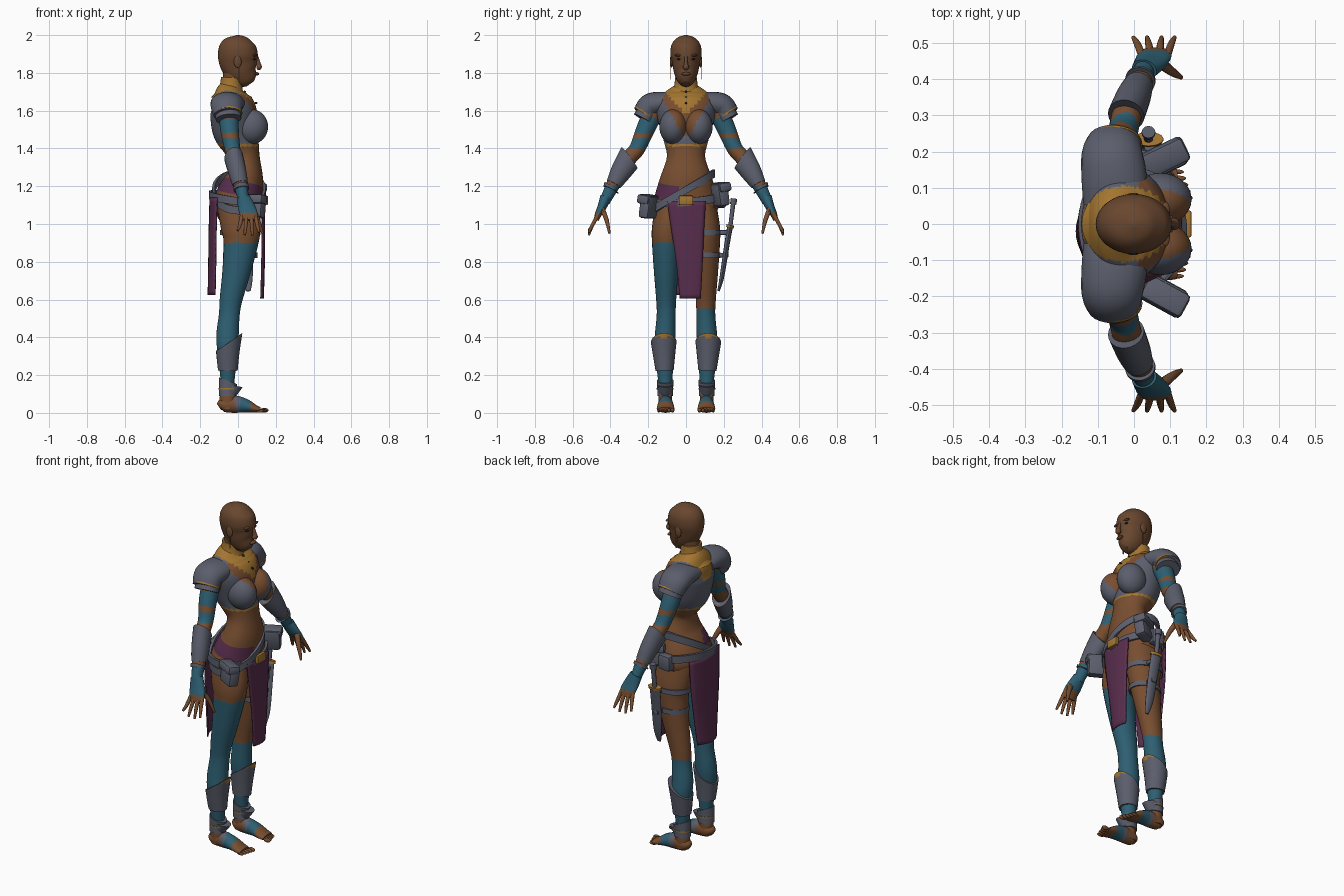
import bpy, bmesh, math
from mathutils import Vector, Matrix

if "Cube" in bpy.data.objects:
    bpy.data.objects.remove(bpy.data.objects["Cube"], do_unlink=True)

COLOURS = {"skin": (.19, .077, .03), "face_skin": (.14, .062, .028), "teal": (.027, .115, .17),
           "slate": (.105, .113, .15), "gold": (.37, .18, .03), "purple": (.1, .027, .075),
           "dark": (.025, .015, .012)}
MATS = {}
for key, rgb in COLOURS.items():
    m = bpy.data.materials.new(key)
    m.use_nodes = True
    m.diffuse_color = (*rgb, 1)
    m.node_tree.nodes["Principled BSDF"].inputs["Base Color"].default_value = (*rgb, 1)
    MATS[key] = m
NAMES = list(COLOURS)


def finish(name, bm, colour, angle=40):
    """Turn a bmesh into an object; colour is a name or a rule on face centres."""
    bmesh.ops.recalc_face_normals(bm, faces=bm.faces)
    used = []
    for f in bm.faces:
        key = colour if isinstance(colour, str) else colour(f.calc_center_median())
        if key not in used:
            used.append(key)
        f.material_index = used.index(key)
        f.smooth = True
    me = bpy.data.meshes.new(name)
    bm.to_mesh(me)
    bm.free()
    for key in used:
        me.materials.append(MATS[key])
    me.set_sharp_from_angle(angle=math.radians(angle))
    ob = bpy.data.objects.new(name, me)
    bpy.context.collection.objects.link(ob)
    return ob


def spline(rows, steps):
    """Smoothly resample rows of numbers."""
    out = []
    for i in range(len(rows) - 1):
        p = [rows[max(0, min(len(rows) - 1, i + k))] for k in (-1, 0, 1, 2)]
        for s in range(steps):
            t = s / steps
            out.append([b + .5 * t * (c - a + t * (2 * a - 5 * b + 4 * c - d + t * (3 * (b - c) + d - a)))
                        for a, b, c, d in zip(*p)])
    return out + [list(rows[-1])]


def loft(name, rings, colour, side=1, ref=(1, 0, 0), segs=24, steps=6, tilt=(0, 0), angle=40):
    """Tube through rings (x, y, z, radius along ref, other radius); tilt slants the upper end."""
    rows = spline(rings, steps)
    pts = [Vector(r[:3]) for r in rows]
    low, high = min(p.z for p in pts), max(p.z for p in pts)
    bm, loops = bmesh.new(), []
    for i, (p, r) in enumerate(zip(pts, rows)):
        t = (pts[min(i + 1, len(pts) - 1)] - pts[max(i - 1, 0)]).normalized()
        u = Vector(ref)
        u = (u - t * u.dot(t)).normalized()
        v = t.cross(u)
        loop = []
        for k in range(segs):
            a = math.tau * k / segs
            o = u * math.cos(a) * r[3] + v * math.sin(a) * r[4]
            w = (p.z - low) / max(high - low, .001)
            q = p + o + Vector((0, 0, w * (tilt[0] * o.x + tilt[1] * o.y)))
            loop.append(bm.verts.new((q.x, q.y * side, q.z)))
        loops.append(loop)
    for a, b in zip(loops, loops[1:]):
        for k in range(segs):
            n = (k + 1) % segs
            bm.faces.new((a[k], a[n], b[n], b[k]))
    bm.faces.new(loops[0])
    bm.faces.new(loops[-1])
    return finish(name, bm, colour, angle)


def ball(name, centre, size, colour):
    bm = bmesh.new()
    mat = Matrix.Translation(centre) @ Matrix.Diagonal((*size, 1))
    bmesh.ops.create_uvsphere(bm, u_segments=28, v_segments=24, radius=1, matrix=mat)
    return finish(name, bm, colour)


def box(name, centre, size, colour, turn=0, lean=0, bevel=.01):
    bm = bmesh.new()
    bmesh.ops.create_cube(bm, size=1, matrix=Matrix.Diagonal((*size, 1)))
    if bevel:
        bmesh.ops.bevel(bm, geom=bm.edges[:], offset=bevel, segments=2, affect='EDGES', profile=.5)
    bm.transform(Matrix.Translation(centre) @ Matrix.Rotation(turn, 4, 'Z') @ Matrix.Rotation(lean, 4, 'X'))
    return finish(name, bm, colour, 30)


def belt(name, centre, rx, ry, height, thick, slope=(0, 0), colour="slate"):
    """Flat band round an ellipse, slanted by slope."""
    bm, loops, n = bmesh.new(), [], 40
    for k in range(n):
        c, s = math.cos(math.tau * k / n), math.sin(math.tau * k / n)
        z = centre[2] + slope[0] * c * rx + slope[1] * s * ry
        loops.append([bm.verts.new((centre[0] + c * (rx + d), centre[1] + s * (ry + d), z + h))
                      for d, h in ((0, -height / 2), (thick, -height / 2), (thick, height / 2), (0, height / 2))])
    for i in range(n):
        a, b = loops[i], loops[(i + 1) % n]
        for k in range(4):
            bm.faces.new((a[k], a[k - 1], b[k - 1], b[k]))
    return finish(name, bm, colour)


def cloth(name, rows, bow, thick=.008):
    """Hanging panel from rows (x, y left, y right, z), bowed along x."""
    bm, n, grid = bmesh.new(), 10, []
    for x, y0, y1, z in spline(rows, 5):
        grid.append([bm.verts.new((x + bow * (1 - (2 * k / n - 1) ** 2), y0 + (y1 - y0) * k / n, z))
                     for k in range(n + 1)])
    for a, b in zip(grid, grid[1:]):
        for k in range(n):
            bm.faces.new((a[k], a[k + 1], b[k + 1], b[k]))
    ob = finish(name, bm, "purple")
    ob.modifiers.new("thickness", 'SOLIDIFY').thickness = thick


# Torso with painted top, collar and briefs
def torso_colour(c):
    if c.z > 1.59 and ((c.x + .025) / .125) ** 2 + (c.y / .105) ** 2 < 1:
        return "gold"
    if c.x > .01 and c.z > 1.46 and abs(c.y) < .015 + (c.z - 1.47) * .6:
        return "skin"
    if c.z > 1.425:
        return "slate"
    if c.z > 1.41:
        return "gold"
    if (c.y < -.03 and 1.15 < c.z + .25 * c.x < 1.23) or (abs(c.y) < .07 and c.z < 1.1):
        return "purple"
    return "skin"


torso = [(.01, .97, .07, .07), (0, 1.08, .125, .17), (.01, 1.15, .125, .165), (.035, 1.25, .098, .135),
         (.035, 1.35, .08, .102), (.015, 1.42, .1, .112), (-.015, 1.5, .12, .135), (-.025, 1.6, .122, .16),
         (-.04, 1.66, .1, .15), (-.045, 1.7, .075, .11), (-.04, 1.74, .05, .05)]
loft("torso", [(x, 0, z, a, b) for x, z, a, b in torso], torso_colour, segs=48, steps=8)
loft("neck_collar", [(-.045, 0, 1.66, .1, .1), (-.042, 0, 1.69, .076, .08), (-.037, 0, 1.73, .06, .063),
                     (-.034, 0, 1.775, .056, .058)], "gold")
loft("neck", [(-.034, 0, 1.74, .05, .05), (-.02, 0, 1.83, .055, .05)], "face_skin")
for z in (1.64, 1.67, 1.7, 1.73):
    ball("collar_stud", (.035 - (z - 1.7), 0, z), (.008, .006, .006), "dark")

# Head and face
head = [(.065, 1.742, .025, .02), (.052, 1.76, .054, .042), (.024, 1.8, .082, .062), (.005, 1.85, .1, .073),
        (-.001, 1.9, .105, .083), (-.002, 1.95, .093, .076), (0, 1.985, .055, .048), (0, 2, .008, .008)]
loft("head", [(x, 0, z, a, b) for x, z, a, b in head], "face_skin", segs=32)
loft("nose", [(.098, 0, 1.89, .008, .008), (.108, 0, 1.85, .012, .01), (.111, 0, 1.83, .015, .017),
              (.1, 0, 1.822, .008, .01)], "face_skin", segs=12)
ball("lips", (.1, 0, 1.795), (.012, .024, .009), "face_skin")
for s in (-1, 1):
    ball("eye", (.084, s * .033, 1.873), (.01, .016, .006), "dark")
    ball("brow", (.087, s * .035, 1.893), (.012, .026, .007), "face_skin")
    ball("ear", (-.002, s * .077, 1.86), (.02, .009, .033), "face_skin")
    box("earring", (.006, s * .083, 1.8), (.005, .004, .07), "gold", bevel=0)


# Limbs
def arm_colour(c):
    if 1.48 < c.z < 1.56 or 1.4 < c.z < 1.455 or c.z < 1.2:
        return "teal"
    return "skin"


def hand_colour(c):
    return "teal" if c.z > 1.06 else "skin"


def foot_colour(c):
    return "teal" if .01 < c.x < .065 else "slate" if -.015 < c.x <= .01 else "skin"


arm = [(-.05, .16, 1.62, .055), (-.045, .215, 1.5, .049), (-.03, .258, 1.4, .042), (-.02, .3, 1.35, .041),
       (-.005, .345, 1.28, .041), (.015, .39, 1.2, .036), (.03, .43, 1.12, .028)]
leg = [(0, .08, 1.1, .11, .08), (.015, .1, .98, .105, .08), (.015, .103, .9, .092, .077),
       (-.008, .105, .75, .075, .065), (-.037, .105, .6, .06, .053), (-.046, .105, .52, .055, .05),
       (-.055, .11, .42, .059, .054), (-.055, .115, .35, .057, .054), (-.055, .112, .25, .045, .045),
       (-.055, .11, .15, .036, .036), (-.055, .11, .08, .042, .036), (-.055, .11, .02, .038, .034)]
foot = [(-.1, .11, .03, .015, .018), (-.08, .11, .04, .034, .036), (-.02, .108, .046, .038, .046),
        (.04, .108, .038, .043, .036), (.09, .108, .022, .047, .021), (.118, .108, .016, .044, .014)]
for s, word in ((1, "left_"), (-1, "right_")):
    def leg_colour(c, top=.9 if s < 0 else .55):
        return "teal" if .13 < c.z < top else "skin"

    def greave_colour(c):
        return "gold" if c.z > .4 else "slate"

    ball(word + "breast", (.073, s * .068, 1.515), (.086, .073, .092), torso_colour)
    # Shoulder plates in overlapping layers
    loft(word + "shoulder_plate", [(-.05, .06, 1.64, .09, .05), (-.055, .13, 1.64, .09, .06),
         (-.06, .19, 1.625, .085, .065), (-.055, .225, 1.58, .075, .058)], "slate", s)
    loft(word + "shoulder_rim", [(-.055, .216, 1.592, .078, .061), (-.055, .221, 1.584, .078, .061)], "gold", s)
    loft(word + "shoulder_flap", [(-.055, .195, 1.61, .07, .056), (-.05, .226, 1.555, .068, .056)], "slate", s)
    # Arm, forearm guard and hand
    loft(word + "arm", [(*r, r[3]) for r in arm], arm_colour, s, steps=10)
    loft(word + "forearm_guard", [(.012, .383, 1.21, .041, .041), (-.002, .35, 1.27, .048, .048),
         (-.022, .3, 1.35, .051, .05)], "slate", s, tilt=(0, .7))
    for p, r, key in ((3, .047, "gold"), (5, .042, "slate")):
        a, b = Vector(arm[p][:3]), Vector(arm[p + 1][:3])
        loft(word + "arm_band", [(*a.lerp(b, t), r, r) for t in (.1, .22)], key, s, tilt=(0, .3))
    loft(word + "hand", [(.028, .425, 1.14, .036, .03), (.045, .445, 1.09, .045, .024),
         (.057, .465, 1.05, .047, .018), (.058, .475, 1.02, .042, .013)], hand_colour, s)
    for base, tip, drop in ((.022, -.002, .965), (.046, .036, .942), (.07, .076, .94), (.092, .112, .955)):
        loft(word + "finger", [(base, .465, 1.05, .011, .011), ((base + tip) / 2, .495, .995, .01, .01),
             (tip, .515, drop, .006, .006)], "skin", s, segs=10, steps=3)
    loft(word + "thumb", [(.075, .443, 1.08, .017, .014), (.105, .42, 1.02, .013, .012),
         (.13, .405, .95, .006, .006)], "skin", s, segs=10, steps=3)
    # Leg, shin guard and foot
    loft(word + "leg", leg, leg_colour, s, segs=28, steps=10)
    loft(word + "shin_guard", [(-.054, .113, .225, .052, .048), (-.052, .116, .3, .06, .058),
         (-.047, .118, .375, .07, .068)], greave_colour, s, tilt=(.75, 0))
    loft(word + "ankle_guard", [(-.055, .11, .09, .046, .042), (-.055, .11, .125, .045, .042),
         (-.052, .11, .17, .048, .044)], "slate", s, tilt=(-.3, 0))
    loft(word + "ankle_flap", [(-.045, .11, .11, .04, .036), (-.025, .11, .145, .057, .04)], "slate", s, tilt=(.4, 0))
    loft(word + "ankle_trim", [(-.05, .11, .125, .052, .045), (-.05, .11, .132, .052, .045)], "gold", s)
    loft(word + "foot", foot, foot_colour, s, ref=(0, 1, 0))
    for k in range(5):
        size = .012 - .001 * k
        ball(word + "toe", (.14 - .006 * k, s * (.072 + .018 * k), size + .002), (.022, size * .85, size), "skin")

# Hanging cloths
cloth("front_cloth", [(.13, -.1, .105, 1.12), (.132, -.075, .095, .95), (.13, -.05, .088, .78),
                      (.125, -.033, .078, .605)], .012)
cloth("back_cloth", [(-.115, -.15, .13, 1.14), (-.12, -.14, .12, .95), (-.122, -.125, .095, .78),
                     (-.125, -.11, .07, .625)], -.036)

# Belts, buckle and pouches
belt("hip_belt", (-.005, 0, 1.135), .135, .178, .042, .014, (-.14, .08))
belt("slung_belt", (.005, -.018, 1.17), .128, .158, .042, .014, (0, .62))
box("buckle", (.148, 0, 1.125), (.022, .075, .05), "gold", bevel=.006)
for s, y, z, turn in ((-1, -.195, 1.09, -.5), (1, .178, 1.155, .45)):
    word = "left_" if s > 0 else "right_"
    box(word + "pouch", (.085, y, z), (.12, .062, .12), "slate", turn, s * .15, .016)
    box(word + "pouch_flap", (.085, y + s * .006, z + .04), (.13, .072, .05), "slate", turn, s * .15, .014)
box("side_pouch", (0, .185, 1.13), (.08, .05, .09), "slate", -.1, 0, .014)

# Dagger in its sheath on the left thigh
loft("sheath", [(.055, .172, .645, .012, .006), (.052, .19, .72, .026, .012), (.045, .215, .88, .032, .014),
                (.04, .232, .98, .034, .015)], "slate", segs=12)
loft("dagger_guard", [(.04, .232, .98, .042, .02), (.04, .235, .995, .042, .02)], "gold", segs=12)
loft("dagger_grip", [(.04, .235, .99, .013, .011), (.04, .25, 1.11, .014, .012)], "slate", segs=12)
loft("dagger_pommel", [(.04, .25, 1.105, .019, .017), (.04, .254, 1.135, .019, .017)], "slate", segs=12)
for z, rx, ry in ((.955, .1, .08), (.835, .084, .072)):
    belt("thigh_strap", (.012, .104, z), rx, ry, .028, .007)
    box("strap_tab", (.045, .2, z), (.035, .05, .024), "slate", bevel=.005)
